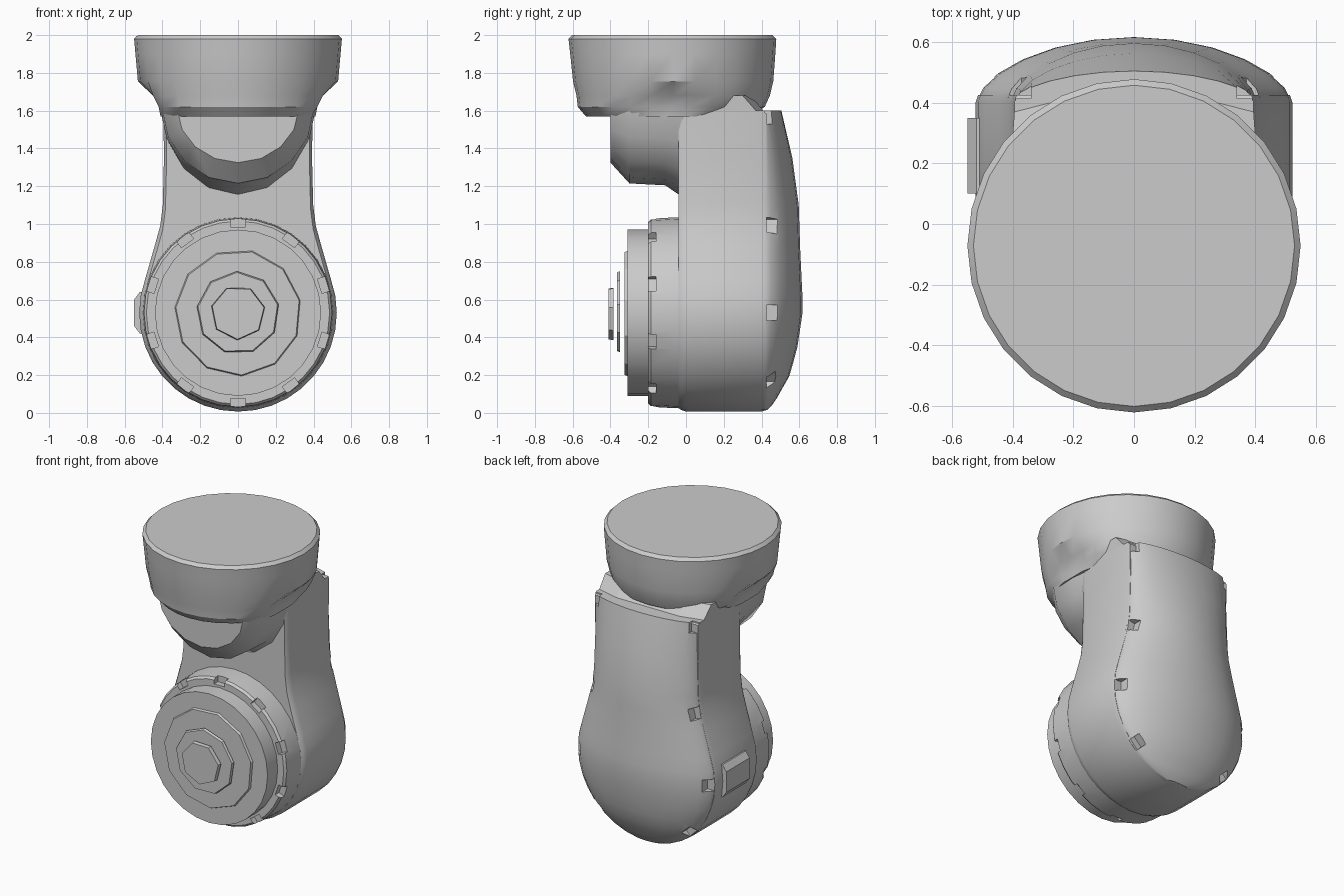
import bpy, bmesh
from math import sin, cos, pi, radians
from mathutils import Matrix

if "Cube" in bpy.data.objects:
    bpy.data.objects.remove(bpy.data.objects["Cube"])

GREY = (0.6, 0.6, 0.6, 1)
mat = bpy.data.materials.new("plain grey")
mat.use_nodes = True
mat.diffuse_color = GREY
mat.node_tree.nodes["Principled BSDF"].inputs["Base Color"].default_value = GREY

HUB_Z = 0.53


def finish(name, bm):
    """Turn a bmesh into a named object in the scene."""
    bmesh.ops.remove_doubles(bm, verts=bm.verts, dist=0.0005)
    bmesh.ops.recalc_face_normals(bm, faces=bm.faces)
    mesh = bpy.data.meshes.new(name)
    bm.to_mesh(mesh)
    bm.free()
    mesh.materials.append(mat)
    obj = bpy.data.objects.new(name, mesh)
    bpy.context.collection.objects.link(obj)
    return obj


def smooth(obj, angle=32):
    bpy.ops.object.select_all(action='DESELECT')
    obj.select_set(True)
    bpy.context.view_layer.objects.active = obj
    bpy.ops.object.shade_smooth_by_angle(angle=radians(angle))


def loft(name, rings):
    """Skin a row of closed rings and cap both ends."""
    bm = bmesh.new()
    rows = [[bm.verts.new(p) for p in ring] for ring in rings]
    n = len(rows[0])
    for a, b in zip(rows, rows[1:]):
        for i in range(n):
            j = (i + 1) % n
            bm.faces.new((a[i], a[j], b[j], b[i]))
    bm.faces.new(rows[0])
    bm.faces.new(rows[-1])
    return finish(name, bm)


def hub_ring(y, r, n, turn=0.0):
    return [(r * cos(2 * pi * i / n + turn), y, HUB_Z + r * sin(2 * pi * i / n + turn))
            for i in range(n)]


def carve(obj, boxes):
    """Cut small boxes, given as (centre, size, turn about y), out of a part."""
    bm = bmesh.new()
    for centre, size, turn in boxes:
        m = (Matrix.Translation(centre) @ Matrix.Rotation(turn, 4, 'Y')
             @ Matrix.Diagonal((*size, 1)))
        bmesh.ops.create_cube(bm, size=1, matrix=m)
    cutter = finish("pocket_cutter", bm)
    cutter.hide_render = True
    mod = obj.modifiers.new("pockets", 'BOOLEAN')
    mod.operation = 'DIFFERENCE'
    mod.solver = 'EXACT'
    mod.object = cutter
    bpy.context.view_layer.objects.active = obj
    bpy.ops.object.modifier_apply(modifier=mod.name)
    bpy.data.objects.remove(cutter)


# Head: round cap whose lower sides are trimmed to the width of the neck
def head_ring(z, r, cy, trim, n=28):
    return [(max(-trim, min(trim, r * cos(2 * pi * i / n))),
             cy + r * sin(2 * pi * i / n), z) for i in range(n)]


head = loft("head", [head_ring(*s) for s in (
    (1.57, .43, -.10, .41), (1.62, .495, -.078, .42), (1.68, .512, -.068, .45),
    (1.755, .53, -.068, .53), (1.90, .543, -.07, .55),
    (1.98, .55, -.072, .55), (2.0, .53, -.072, .55))])
smooth(head)


# Chin: U-shaped sections running back into the body
def chin_section(y, w, bottom, top=1.6, n=8):
    return [(-w * cos(pi * i / n), y, top - (top - bottom) * sin(pi * i / n) ** 1.05)
            for i in range(n + 1)]


chin = loft("chin", [chin_section(*s) for s in (
    (-.40, .32, 1.325), (-.30, .40, 1.215), (-.11, .41, 1.205),
    (-.03, .40, 1.15), (.1, .39, 1.15))])
smooth(chin, 40)

# Body: round foot flowing into a straight upright
half = [(.523 * cos(radians(a)), HUB_Z + .523 * sin(radians(a))) for a in range(-90, 21, 10)]
half += [(.445, .87), (.412, .99), (.398, 1.1), (.392, 1.35), (.395, 1.6)]
outline = half + [(-x, z) for x, z in reversed(half[1:])]


def body_ring(y, s):
    return [(x * s, y, HUB_Z + (z - HUB_Z) * s) for x, z in outline]


body = loft("body", [body_ring(y, s) for y, s in (
    (-.04, .965), (-.025, .985), (0, 1), (.40, 1), (.425, .985))])
smooth(body)

# Shoulder: link from the body up to the head
loft("shoulder", [
    [(-w, 0, z), (w, 0, z), (w, b, z), (w * .6, b + .04, z), (-w * .6, b + .04, z), (-w, b, z)]
    for w, b, z in ((.39, .37, 1.5), (.395, .37, 1.6), (.40, .30, 1.68))])

# Back shell: domed cover, each row bulging by the depth at its height
DEPTH = ((0, 0), (.05, .05), (.2, .135), (.35, .175), (.55, .205), (.85, .19),
         (1.15, .18), (1.4, .14), (1.62, .085))


def depth(z):
    for (z0, d0), (z1, d1) in zip(DEPTH, DEPTH[1:]):
        if z <= z1:
            return d0 + (d1 - d0) * (z - z0) / (z1 - z0)


def shell_row(x, z, n=12):
    arc = [(-x * cos(pi * i / n), .415 + depth(z) * sin(pi * i / n) ** 1.3, z)
           for i in range(n + 1)]
    return [(-x, .39, z)] + arc + [(x, .39, z)]


shell = loft("back_shell", [shell_row(max(x, .02) * .99, z + (.01 if i == 0 else 0))
                            for i, (x, z) in enumerate(half)])

# Screw pockets down both edges of the shell
pockets = []
for side in (-1, 1):
    for x, z, turn in ((.40, 1.57, 0), (.42, 1.0, .25), (.52, .53, 0), (.37, .15, -.8)):
        pockets.append(((side * x, .45, z), (.12, .07, .08), -side * turn))
carve(shell, pockets)
smooth(shell)

# Side pad on the right flank
loft("side_pad", [[(x, y, HUB_Z + z) for y, z in ((.10, -s), (.35, -s), (.35, s), (.10, s))]
                  for x, s in ((-.48, .11), (-.52, .11), (-.55, .07))])

# Front collar with a ring of notches
collar = loft("front_collar", [hub_ring(y, r, 32) for y, r in (
    (0, .505), (-.06, .505), (-.185, .498), (-.20, .485))])
notches = []
for i in range(10):
    a = 2 * pi * i / 10 + pi / 2
    notches.append(((.49 * cos(a), -.19, HUB_Z + .49 * sin(a)), (.07, .06, .08), -a))
carve(collar, notches)
smooth(collar)

# Front drum and the thin discs standing off its face
drum = loft("front_drum", [hub_ring(-.15, .44, 28), hub_ring(-.31, .44, 28)])
smooth(drum)
for name, r, n, y0, y1 in (("outer_disc", .34, 11, -.30, -.325),
                           ("middle_disc", .22, 9, -.35, -.365),
                           ("inner_disc", .145, 7, -.385, -.41)):
    loft(name, [hub_ring(y0, r, n, .2), hub_ring(y1, r * .97, n, .2)])
